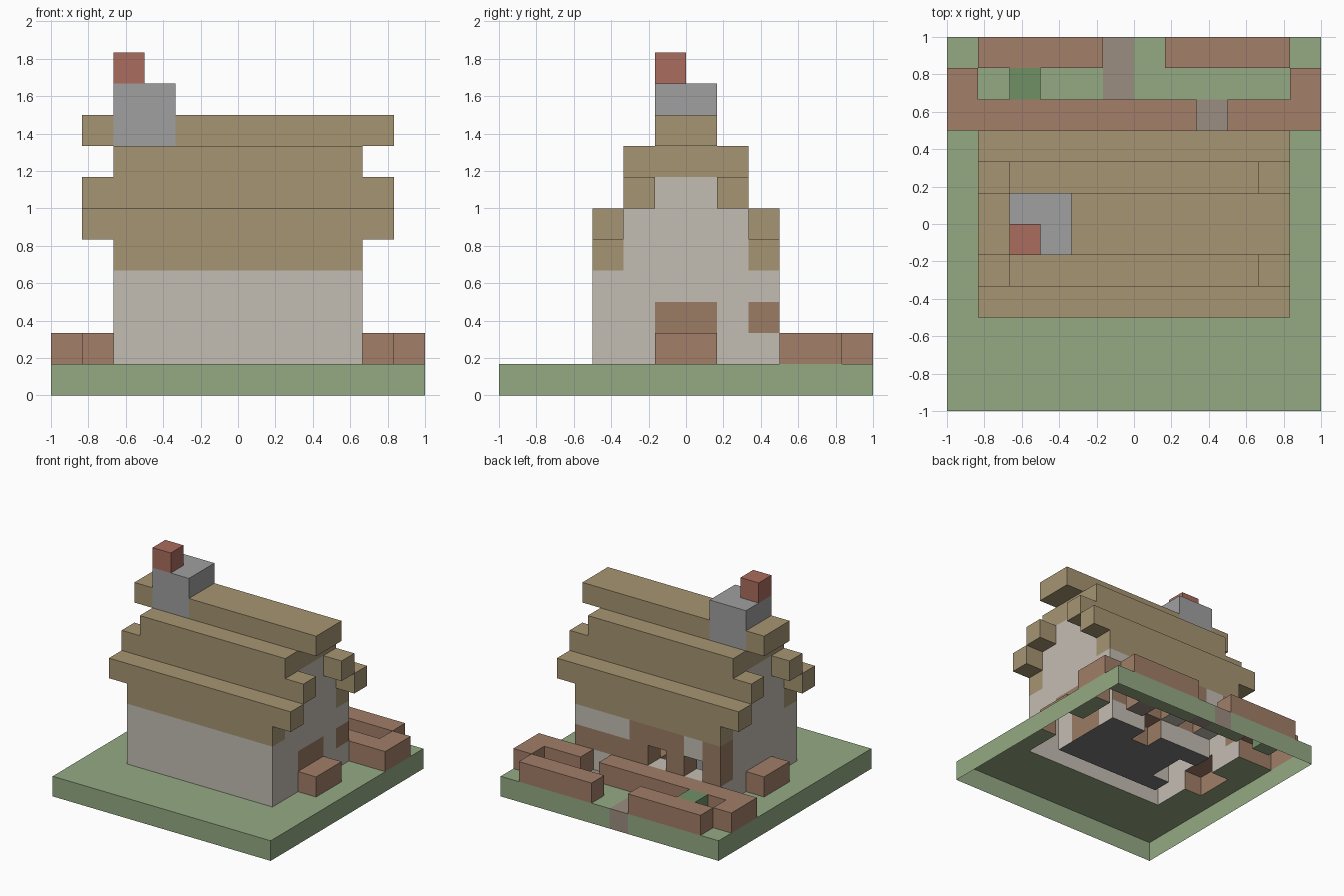
import bpy, bmesh
from mathutils import Vector

if "Cube" in bpy.data.objects:
    bpy.data.objects.remove(bpy.data.objects["Cube"])

S = 1 / 6          # block size: the base is 12 x 12 blocks
cells = {}         # (i, j, k) -> part name

COLOURS = {
    "lawn": (0.30, 0.40, 0.23), "house_floor": (0.2, 0.2, 0.2),
    "garden_path": (0.33, 0.27, 0.22), "plaster_walls": (0.55, 0.51, 0.45),
    "timber": (0.33, 0.20, 0.13), "thatch_roof": (0.38, 0.30, 0.17),
    "chimney": (0.35, 0.35, 0.35), "chimney_pot": (0.40, 0.15, 0.11),
    "garden_wall": (0.36, 0.21, 0.14), "door_steps": (0.36, 0.21, 0.14),
    "bush": (0.16, 0.28, 0.13),
}


def fill(part, i, j, k):
    """Fill inclusive block ranges with a part; None clears them."""
    for a in range(i[0], i[1] + 1):
        for b in range(j[0], j[1] + 1):
            for c in range(k[0], k[1] + 1):
                if part:
                    cells[a, b, c] = part
                else:
                    cells.pop((a, b, c), None)


# Ground slab, floor and path
fill("lawn", (0, 11), (0, 11), (0, 0))
fill("house_floor", (3, 8), (4, 7), (0, 0))
fill("garden_path", (5, 5), (10, 11), (0, 0))
fill("garden_path", (8, 8), (9, 9), (0, 0))

# Hollow house body with gable ends
fill("plaster_walls", (2, 9), (3, 8), (1, 3))
fill(None, (3, 8), (4, 7), (1, 3))
for x in (2, 9):
    fill("plaster_walls", (x, x), (4, 7), (4, 5))
    fill("plaster_walls", (x, x), (5, 6), (6, 6))

# Timber framing, right door and rear openings
fill("timber", (9, 9), (5, 6), (1, 2))
fill("timber", (9, 9), (8, 8), (2, 2))
fill("timber", (4, 9), (8, 8), (2, 2))
fill("timber", (4, 6), (8, 8), (3, 3))
fill("timber", (2, 2), (8, 8), (2, 3))
fill("timber", (6, 6), (7, 7), (1, 1))
for x in (3, 5):
    fill(None, (x, x), (8, 8), (2, 2))

# Stepped roof, mirrored front to back
for y in (3, 4):
    for row in (y, 11 - y):
        if y == 3:
            fill("thatch_roof", (2, 9), (row, row), (4, 4))
            fill("thatch_roof", (1, 10), (row, row), (5, 5))
        else:
            fill("thatch_roof", (1, 10), (row, row), (6, 6))
fill("thatch_roof", (2, 9), (4, 7), (7, 7))
fill("thatch_roof", (1, 10), (5, 6), (8, 8))

# Fireplace breast, stack and pot
fill("plaster_walls", (3, 3), (5, 6), (1, 6))
fill("chimney", (2, 3), (5, 6), (8, 9))
fill("chimney_pot", (2, 2), (5, 5), (10, 10))

# Side door steps
for x in (1, 10):
    fill("door_steps", (x, x), (5, 6), (1, 1))

# Rear garden wall with gateway, side posts and bush
fill("garden_wall", (0, 11), (9, 9), (1, 1))
fill(None, (8, 8), (9, 9), (1, 1))
for x in (0, 11):
    fill("garden_wall", (x, x), (10, 10), (1, 1))
fill("garden_wall", (1, 4), (11, 11), (1, 1))
fill("garden_wall", (7, 10), (11, 11), (1, 1))
fill("bush", (2, 2), (10, 10), (1, 1))


# Build one mesh per part, skipping faces between touching blocks and the open underside
def build(part, colour):
    bm = bmesh.new()
    for c in [c for c, p in cells.items() if p == part]:
        for axis in range(3):
            for sign in (-1, 1):
                n = list(c)
                n[axis] += sign
                if tuple(n) in cells or n[2] < 0:
                    continue
                u, v = (axis + 1) % 3, (axis + 2) % 3
                corners = []
                for du, dv in ((0, 0), (1, 0), (1, 1), (0, 1)):
                    p = list(c)
                    p[axis] += (sign + 1) // 2
                    p[u] += du
                    p[v] += dv
                    corners.append(bm.verts.new(Vector((p[0] - 6, p[1] - 6, p[2])) * S))
                bm.faces.new(corners if sign > 0 else corners[::-1])
    bmesh.ops.remove_doubles(bm, verts=bm.verts, dist=0.001)
    mesh = bpy.data.meshes.new(part)
    bm.to_mesh(mesh)
    bm.free()
    mat = bpy.data.materials.new(part)
    mat.diffuse_color = (*colour, 1)
    mat.use_nodes = True
    mat.node_tree.nodes["Principled BSDF"].inputs["Base Color"].default_value = mat.diffuse_color
    mesh.materials.append(mat)
    bpy.context.collection.objects.link(bpy.data.objects.new(part, mesh))


for part, colour in COLOURS.items():
    build(part, colour)
